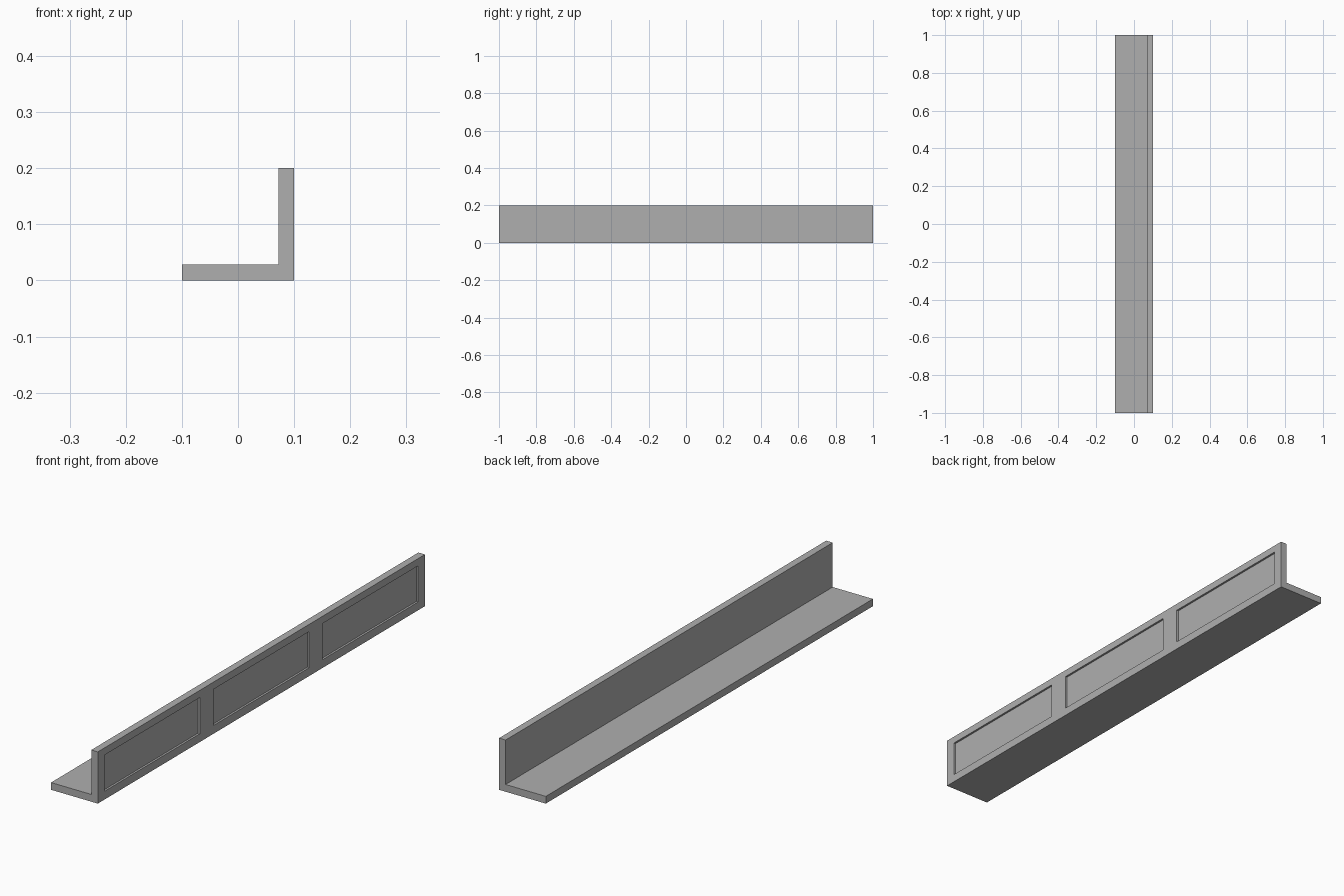
import bpy, bmesh
from mathutils import Vector

cube = bpy.data.objects.get("Cube")
if cube:
    bpy.data.objects.remove(cube, do_unlink=True)

# Overall sizes
HALF_LENGTH, HALF_WIDTH, HEIGHT, THICK = 1.0, 0.1, 0.2, 0.028
PANEL_CENTRES = (-0.667, 0.0, 0.667)
PANEL_HALF, PANEL_LOW, PANEL_HIGH, DEPTH = 0.292, 0.032, 0.172, 0.008

grey = bpy.data.materials.new("plain_grey")
grey.use_nodes = True
colour = (0.43, 0.43, 0.43, 1)
grey.diffuse_color = colour
grey.node_tree.nodes["Principled BSDF"].inputs["Base Color"].default_value = colour

bm = bmesh.new()

# L-shaped section extruded along the length
inner = HALF_WIDTH - THICK
section = [(-HALF_WIDTH, 0), (HALF_WIDTH, 0), (HALF_WIDTH, HEIGHT),
           (inner, HEIGHT), (inner, THICK), (-HALF_WIDTH, THICK)]
base = bm.faces.new([bm.verts.new((x, -HALF_LENGTH, z)) for x, z in section])
result = bmesh.ops.extrude_face_region(bm, geom=[base], use_keep_orig=True)
moved = [g for g in result["geom"] if isinstance(g, bmesh.types.BMVert)]
bmesh.ops.translate(bm, verts=moved, vec=(0, 2 * HALF_LENGTH, 0))
bmesh.ops.recalc_face_normals(bm, faces=bm.faces[:])


def outer_faces():
    return [f for f in bm.faces
            if all(abs(v.co.x - HALF_WIDTH) < 1e-5 for v in f.verts)]


def panel_faces():
    return [f for f in outer_faces()
            if any(abs(f.calc_center_median().y - c) < PANEL_HALF / 2
                   and f.calc_area() < 0.15 for c in PANEL_CENTRES)]


def slice_faces(faces, point, normal):
    edges = {e for f in faces for e in f.edges}
    verts = {v for f in faces for v in f.verts}
    bmesh.ops.bisect_plane(bm, geom=list(faces) + list(edges) + list(verts),
                           plane_co=Vector(point), plane_no=Vector(normal))


# Mark out the three panels on the outer face of the upright
for centre in PANEL_CENTRES:
    for side in (-1, 1):
        slice_faces(outer_faces(), (0, centre + side * PANEL_HALF, 0), (0, 1, 0))
for z in (PANEL_LOW, PANEL_HIGH):
    slice_faces(panel_faces(), (0, 0, z), (0, 0, 1))

# Sink the panels
panels = [f for f in panel_faces()
          if PANEL_LOW < f.calc_center_median().z < PANEL_HIGH]
sunk = bmesh.ops.extrude_discrete_faces(bm, faces=panels)["faces"]
bmesh.ops.translate(bm, verts=list({v for f in sunk for v in f.verts}),
                    vec=(-DEPTH, 0, 0))
bmesh.ops.recalc_face_normals(bm, faces=bm.faces[:])

mesh = bpy.data.meshes.new("panelled_angle_beam")
bm.to_mesh(mesh)
bm.free()
mesh.materials.append(grey)
beam = bpy.data.objects.new("panelled_angle_beam", mesh)
bpy.context.collection.objects.link(beam)
